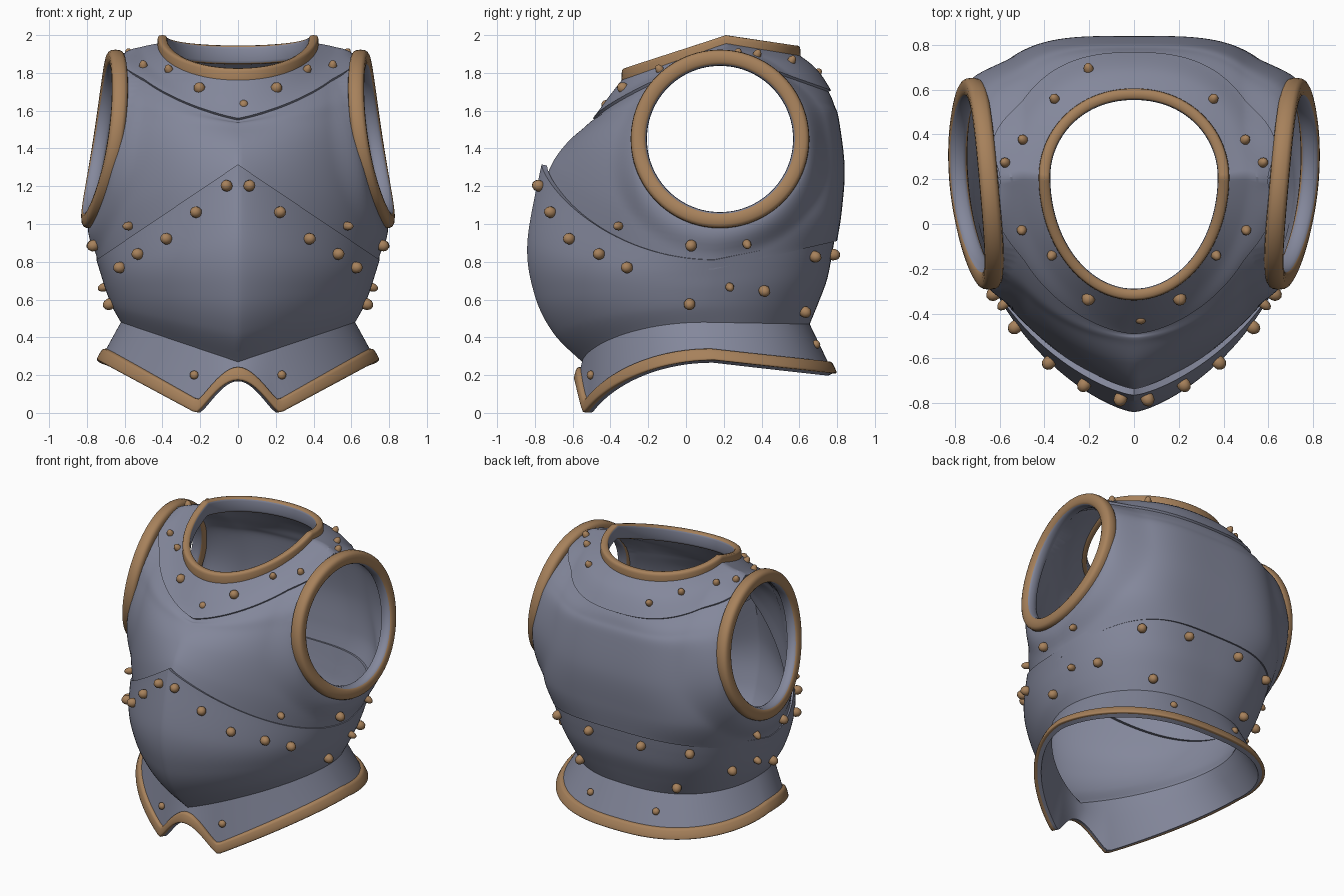
import bpy, bmesh, math
from mathutils import Vector
from mathutils.bvhtree import BVHTree

if "Cube" in bpy.data.objects:
    bpy.data.objects.remove(bpy.data.objects["Cube"])

SEG = 192
STEPS = 10


def material(name, rgb):
    m = bpy.data.materials.new(name)
    m.diffuse_color = (*rgb, 1)
    m.use_nodes = True
    m.node_tree.nodes["Principled BSDF"].inputs["Base Color"].default_value = m.diffuse_color
    return m


STEEL = material("blue grey steel", (0.23, 0.245, 0.33))
COPPER = material("worn copper", (0.385, 0.22, 0.105))


def activate(ob):
    bpy.ops.object.select_all(action='DESELECT')
    ob.select_set(True)
    bpy.context.view_layer.objects.active = ob


def smooth(ob, deg=35):
    activate(ob)
    bpy.ops.object.shade_smooth_by_angle(angle=math.radians(deg))


def solidify(ob, thickness, offset):
    mod = ob.modifiers.new("thickness", 'SOLIDIFY')
    mod.thickness, mod.offset = thickness, offset
    activate(ob)
    bpy.ops.object.modifier_apply(modifier=mod.name)


def skin(rows, wrap=False):
    """Faces joining closed loops of points; wrap also joins last loop to first."""
    n = len(rows[0])
    verts = [p for r in rows for p in r]
    faces = []
    for r in range(len(rows) if wrap else len(rows) - 1):
        a, b = r * n, ((r + 1) % len(rows)) * n
        faces += [(a + i, a + (i + 1) % n, b + (i + 1) % n, b + i) for i in range(n)]
    return verts, faces


def build(name, verts, faces, mat):
    me = bpy.data.meshes.new(name)
    me.from_pydata(verts, [], faces)
    me.materials.append(mat)
    ob = bpy.data.objects.new(name, me)
    bpy.context.collection.objects.link(ob)
    return ob


# One body section: front y,z / half width, centre y, side z / back y,z / front and back roundness / z mode
def section(p):
    yf, zf, w, yc, zs, yb, zb, qf, qb, m = p
    pts = []
    for i in range(SEG):
        t = 2 * math.pi * i / SEG
        u = min(1, abs(math.sin(t)))
        x = w * math.sin(t)
        if math.cos(t) > 0:
            k = math.sqrt(max(0, 1 - u ** qf))
            pts.append(Vector((x, yc + (yf - yc) * k, zs + (zf - zs) * ((1 - m) * (1 - u) + m * k))))
        else:
            k = math.sqrt(max(0, 1 - u ** qb))
            pts.append(Vector((x, yc + (yb - yc) * k, zs + (zb - zs) * k)))
    return pts


def loft(keys):
    """Smoothly interpolated sections through the key sections."""
    rows = []
    for i in range(len(keys) - 1):
        p0, p1, p2, p3 = (keys[max(0, min(len(keys) - 1, i + d))] for d in (-1, 0, 1, 2))
        for s in range(STEPS):
            t = s / STEPS
            rows.append(section([0.5 * (2 * b + (c - a) * t + (2 * a - 5 * b + 4 * c - d) * t * t
                                        + (3 * b - a - 3 * c + d) * t ** 3)
                                 for a, b, c, d in zip(p0, p1, p2, p3)]))
    return rows + [section(keys[-1])]


def tube(name, centres, ups, outs, power=0.7, bare=None, n=16):
    """Closed trim with a rounded cross-section; bare(up, out) marks unpainted steel faces."""
    rows = []
    for j in range(n):
        a = 2 * math.pi * j / n
        c, s = math.cos(a), math.sin(a)
        c, s = math.copysign(abs(c) ** power, c), math.copysign(abs(s) ** power, s)
        rows.append([p + u * s + o * c for p, u, o in zip(centres, ups, outs)])
    ob = build(name, *skin(rows, True), COPPER)
    ob.data.materials.append(STEEL)
    for f in ob.data.polygons:
        a = 2 * math.pi * (f.index // len(centres) + .5) / n
        f.material_index = int(bool(bare and bare(math.sin(a), math.cos(a))))
    bm = bmesh.new()
    bm.from_mesh(ob.data)
    bmesh.ops.recalc_face_normals(bm, faces=bm.faces)
    bm.to_mesh(ob.data)
    bm.free()
    smooth(ob, 50)


# Lower plate: belly plus flared waist skirt
WAIST = (-.55, .27, .62, .10, .48, .655, .47, 1.6, 2.6, 0)
BELLY = [WAIST,
         (-.70, .42, .665, .10, .56, .70, .58, 1.45, 2.8, 0),
         (-.80, .62, .70, .12, .65, .745, .70, 1.4, 3, 0),
         (-.84, .90, .725, .14, .73, .77, .82, 1.4, 3.2, 0),
         (-.765, 1.315, .75, .15, .81, .79, .94, 1.4, 3.3, 0)]
hem = section((-.575, -.12, .73, .15, .28, .78, .21, 1.7, 2.5, 0))
for p in hem:                                   # arched notch at the front
    r = abs(p.x) / .22
    if p.y < 0 and r < 1:
        p.z = max(p.z, .175 * (1 - r * r) ** 1.4)
    p.z = max(p.z, 0.004)
waist = section(WAIST)
skirt = [[a.lerp(b, k / 6) for a, b in zip(hem, waist)] for k in range(6)]
low_v, low_f = skin(skirt + loft(BELLY))
lower = build("lower_plate", low_v, low_f, STEEL)
solidify(lower, .03, -1)
smooth(lower, 30)

# Upper plate: chest, back and shoulders up to the neck
CHEST = [(-.74, 1.25, .735, .15, .76, .80, .91, 1.4, 3.3, 0),
         (-.695, 1.345, .775, .17, 1.0, .825, 1.07, 1.5, 4, .2),
         (-.62, 1.44, .76, .18, 1.30, .84, 1.30, 1.7, 3.8, .5),
         (-.54, 1.51, .72, .19, 1.62, .81, 1.55, 1.8, 3.6, .8),
         (-.51, 1.535, .675, .20, 1.80, .785, 1.63, 1.8, 3.2, .8),
         (-.48, 1.55, .59, .20, 1.895, .755, 1.70, 1.65, 2.6, .7),
         (-.40, 1.66, .50, .22, 1.925, .68, 1.81, 1.8, 2.4, .9),
         (-.315, 1.77, .40, .21, 1.945, .58, 1.89, 2, 2.1, 1)]
AY, AZ, HOLE = .18, 1.45, .42


def arm_x(y, z):
    dy, dz = y - AY, z - AZ
    return .70 - .155 * dz + .09 * dy - .08 * (dy * dy - dz * dz)


def ramp(v, a, b):
    t = max(0, min(1, (v - a) / (b - a)))
    return t * t * (3 - 2 * t)


def arm_radius(p):
    return math.hypot(p.y - AY, p.z - AZ)


chest_rows = loft(CHEST)
for row in chest_rows:                          # pull the shell out to meet the arm rims
    for p in row:
        k = (1 - ramp(arm_radius(p), .44, .62)) * ramp(abs(p.x), .48, .64) * (1 - ramp(p.z, 1.84, 1.9))
        p.x += k * (math.copysign(arm_x(p.y, p.z), p.x) - p.x)
up_v, up_f = skin(chest_rows)
upper = build("upper_plate", up_v, up_f, STEEL)
bm = bmesh.new()
bm.from_mesh(upper.data)
hole = [f for f in bm.faces if any(abs(v.co.x) > .4 and arm_radius(v.co) < HOLE for v in f.verts)]
bmesh.ops.delete(bm, geom=hole, context='FACES')
for v in bm.verts:                              # round off the arm openings
    r = arm_radius(v.co)
    if v.is_boundary and abs(v.co.x) > .4 and r < HOLE + .09 and v.co.z > .97:
        v.co.y = AY + (v.co.y - AY) * HOLE / r
        v.co.z = AZ + (v.co.z - AZ) * HOLE / r
        v.co.x = math.copysign(arm_x(v.co.y, v.co.z), v.co.x)
bm.to_mesh(upper.data)
bm.free()
solidify(upper, .028, -1)
smooth(upper, 40)

# Neck plate overlaid on the upper plate
gorget = build("neck_plate", *skin(chest_rows[5 * STEPS:]), STEEL)
solidify(gorget, .03, 0)
smooth(gorget, 35)

# Copper trims with bare steel inner faces: collar, hem and arm rims
Z = Vector((0, 0, 1))


def outward(pts, cy, size):
    return [Vector((p.x, p.y - cy, 0)).normalized() * size for p in pts]


neck = chest_rows[-1]
tube("collar_trim", [p + Z * .005 for p in neck], [Z * .05] * SEG, outward(neck, .2, .026), .5,
     lambda up, out: out < -.6)
ups = [(b - a).normalized() * .036 for a, b in zip(hem, waist)]
tube("hem_trim", [p + u * .95 for p, u in zip(hem, ups)], ups, outward(hem, .1, .022), .5,
     lambda up, out: out < -.9)
for side, label in ((1, "right"), (-1, "left")):
    cs, rad = [], []
    for i in range(96):
        a = 2 * math.pi * i / 96
        d = Vector((0, math.cos(a), math.sin(a)))
        y, z = AY + .43 * d.y, AZ + .43 * d.z
        cs.append(Vector((side * arm_x(y, z), y, z)))
        rad.append(d * .043)
    tube(label + "_arm_trim", cs, rad, [Vector((side * .043, 0, 0))] * 96, .7,
         lambda up, out: up < -.6)

# Rivets projected onto the shell
off = len(low_v)
tree = BVHTree.FromPolygons(low_v + up_v, low_f + [tuple(i + off for i in f) for f in up_f])


def rivets(name, rays, radius, height):
    bm = bmesh.new()
    for origin, way in rays:
        hit, normal, _, _ = tree.ray_cast(Vector(origin), Vector(way))
        if hit is None:
            continue
        if normal.dot(Vector(way)) > 0:
            normal = -normal
        frame = normal.to_track_quat('Z', 'Y').to_matrix().to_4x4()
        frame.translation = hit + normal * height * .35
        for v in bmesh.ops.create_icosphere(bm, subdivisions=2, radius=1)['verts']:
            v.co = frame @ Vector((v.co.x * radius, v.co.y * radius, v.co.z * height))
    me = bpy.data.meshes.new(name)
    bm.to_mesh(me)
    bm.free()
    me.materials.append(COPPER)
    ob = bpy.data.objects.new(name, me)
    bpy.context.collection.objects.link(ob)
    smooth(ob, 60)


big, small, flat = [], [], []
for s in (-1, 1):
    big += [((s * x, -2, z), (0, 1, 0)) for x, z in
            ((.055, 1.2), (.215, 1.06), (.37, .92), (.52, .84), (.615, .77), (.2, 1.71))]
    big += [((s * 2, y, z), (-s, 0, 0)) for y, z in ((.03, .89), (.02, .58), (.41, .65), (.62, .54))]
    big += [((s * x, 2, z), (0, -1, 0)) for x, z in ((.2, .84), (.5, .83))]
    small += [((s * x, y, 3), (0, 0, -1)) for x, y in ((.49, .37), (.57, .27), (.5, -.02), (.36, -.13), (.35, .55))]
    small += [((s * 2, y, z), (-s, 0, 0)) for y, z in ((.23, .67), (.32, .90), (-.35, .99))]
    flat += [((s * .23, -2, .2), (0, 1, 0)), ((s * .25, 2, .36), (0, -1, 0))]
small += [((-.2, .68, 3), (0, 0, -1))]
flat += [((.03, -2, 1.63), (0, 1, 0))]
rivets("large_rivets", big, .031, .036)
rivets("small_rivets", small, .023, .036)
rivets("flat_rivets", flat, .024, .02)
